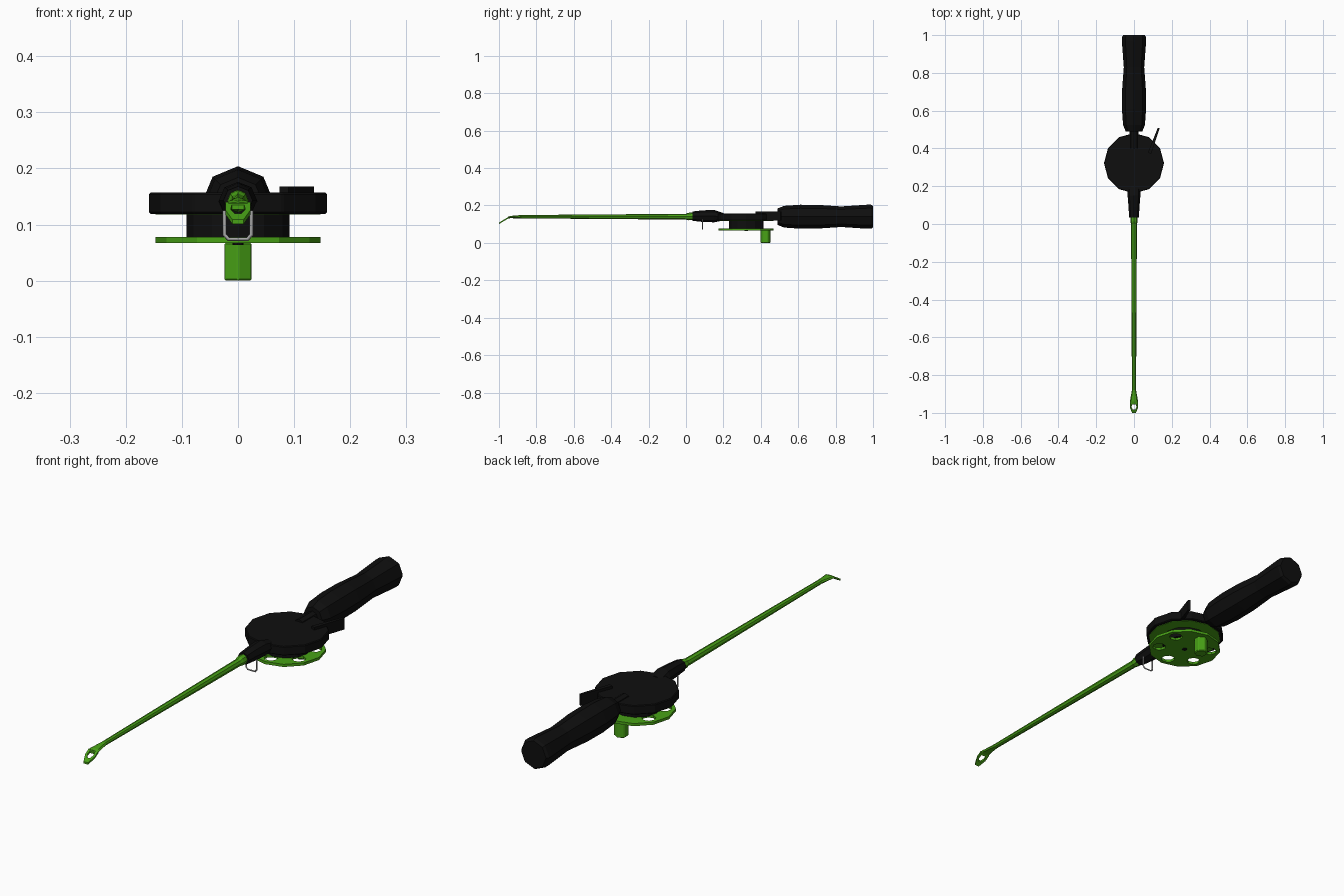
import bpy, bmesh, math
from mathutils import Vector

if "Cube" in bpy.data.objects:
    bpy.data.objects.remove(bpy.data.objects["Cube"])


def material(name, rgb):
    m = bpy.data.materials.new(name)
    m.diffuse_color = (*rgb, 1)
    m.use_nodes = True
    m.node_tree.nodes["Principled BSDF"].inputs["Base Color"].default_value = m.diffuse_color
    return m


BLACK = material("matte_black", (0.0045, 0.0045, 0.0045))
GREEN = material("leaf_green", (0.065, 0.36, 0.008))
STEEL = material("steel_grey", (0.4, 0.4, 0.4))
CY = 0.322  # reel axis


def finish(bm, name, mat):
    bmesh.ops.recalc_face_normals(bm, faces=bm.faces)
    me = bpy.data.meshes.new(name)
    bm.to_mesh(me)
    bm.free()
    me.materials.append(mat)
    ob = bpy.data.objects.new(name, me)
    bpy.context.collection.objects.link(ob)
    return ob


def loft(name, sections, mat, n=8):
    """Skin n-sided rings along y; each section is (y, z centre, half width, half height)."""
    bm = bmesh.new()
    rings = []
    for y, z, rx, rz in sections:
        rings.append([bm.verts.new((rx * math.sin(2 * math.pi * i / n), y,
                                    z + rz * math.cos(2 * math.pi * i / n))) for i in range(n)])
    for a, b in zip(rings, rings[1:]):
        for i in range(n):
            j = (i + 1) % n
            bm.faces.new((a[i], a[j], b[j], b[i]))
    bm.faces.new(rings[0])
    bm.faces.new(rings[-1])
    return finish(bm, name, mat)


def add_prism(bm, x, y, z0, z1, r, n, phase=0.0):
    pts = [(x + r * math.cos(phase + 2 * math.pi * i / n),
            y + r * math.sin(phase + 2 * math.pi * i / n)) for i in range(n)]
    lo = [bm.verts.new((*p, z0)) for p in pts]
    hi = [bm.verts.new((*p, z1)) for p in pts]
    bm.faces.new(lo[::-1])
    bm.faces.new(hi)
    for i in range(n):
        j = (i + 1) % n
        bm.faces.new((lo[i], lo[j], hi[j], hi[i]))


def prism(name, x, y, z0, z1, r, n, mat, phase=0.0):
    bm = bmesh.new()
    add_prism(bm, x, y, z0, z1, r, n, phase)
    return finish(bm, name, mat)


def bevel(ob, width):
    m = ob.modifiers.new("bevel", 'BEVEL')
    m.width, m.segments, m.limit_method = width, 1, 'ANGLE'


# Handle and the neck joining it to the reel
loft("handle", [(0.49, 0.14, 0.044, 0.044), (0.525, 0.14, 0.058, 0.058), (0.61, 0.14, 0.064, 0.064),
                (0.71, 0.14, 0.063, 0.063), (0.83, 0.14, 0.054, 0.055), (0.965, 0.14, 0.064, 0.064),
                (0.99, 0.14, 0.064, 0.064), (1.0, 0.14, 0.057, 0.057)], BLACK)
loft("neck", [(0.40, 0.143, 0.023, 0.024), (0.51, 0.143, 0.023, 0.024)], BLACK)

# Reel housing and spool
bevel(prism("reel_housing", 0, CY, 0.119, 0.157, 0.159, 12, BLACK), 0.003)
prism("spool_upper_flange", 0, CY, 0.1175, 0.125, 0.147, 12, GREEN)
prism("spool_core", 0, CY, 0.077, 0.12, 0.092, 12, BLACK)
flange = prism("spool_lower_flange", 0, CY, 0.067, 0.078, 0.147, 12, GREEN)

# Five holes through the lower flange; the crank knob takes the sixth place
bm = bmesh.new()
for k in range(1, 6):
    a = math.radians(90 + 60 * k)
    add_prism(bm, 0.105 * math.cos(a), CY + 0.105 * math.sin(a), 0.05, 0.09, 0.027, 8, a + math.pi / 8)
cutter = finish(bm, "hole_cutter", GREEN)
cutter.hide_render = True
mod = flange.modifiers.new("holes", 'BOOLEAN')
mod.object, mod.operation, mod.solver = cutter, 'DIFFERENCE', 'EXACT'
bpy.context.view_layer.objects.active = flange
bpy.ops.object.modifier_apply(modifier=mod.name)
bpy.data.objects.remove(cutter)
bevel(prism("crank_knob", 0, 0.425, 0.0, 0.068, 0.028, 6, GREEN, math.pi / 6), 0.003)
prism("spool_screw", 0, CY, 0.064, 0.068, 0.01, 8, BLACK)

# Release lever, a thin slanted plate beside the housing
bm = bmesh.new()
a, b = Vector((0.082, 0.375)), Vector((0.131, 0.508))
side = Vector((b.y - a.y, a.x - b.x)).normalized()
outline = [a - side * 0.009, a + side * 0.009, b + side * 0.005, b - side * 0.005]
face = bm.faces.new([bm.verts.new((p.x, p.y, 0.121)) for p in outline])
ext = bmesh.ops.extrude_face_region(bm, geom=[face])
bmesh.ops.translate(bm, vec=(0, 0, 0.047),
                    verts=[v for v in ext["geom"] if isinstance(v, bmesh.types.BMVert)])
finish(bm, "release_lever", BLACK)

# Rod socket in front of the reel
loft("rod_socket", [(0.035, 0.143, 0.026, 0.025), (0.09, 0.143, 0.029, 0.031),
                    (0.15, 0.143, 0.034, 0.033), (0.20, 0.14, 0.035, 0.02)], BLACK)

# Line guide, a wire loop under the socket
cu = bpy.data.curves.new("line_guide", 'CURVE')
cu.dimensions, cu.bevel_depth, cu.bevel_resolution = '3D', 0.0035, 0
sp = cu.splines.new('POLY')
path = [(-0.024, 0.125), (-0.024, 0.082), (-0.017, 0.074), (0.017, 0.074), (0.024, 0.082), (0.024, 0.125)]
sp.points.add(len(path) - 1)
for p, (x, z) in zip(sp.points, path):
    p.co = (x, 0.088, z, 1)
cu.materials.append(STEEL)
bpy.context.collection.objects.link(bpy.data.objects.new("line_guide", cu))

# Rod with a collar at its root, flattening out toward the tip
loft("rod", [(-0.952, 0.135, 0.022, 0.005), (-0.94, 0.138, 0.022, 0.006), (-0.88, 0.14, 0.011, 0.009),
             (0.0, 0.14, 0.0155, 0.0155), (0.012, 0.141, 0.019, 0.02), (0.06, 0.143, 0.019, 0.02)], GREEN)

# Tip eye, a bent flat plate with a hole
outer = [(0.022, -0.948), (0.022, -0.972), (0.010, -1.0)]
inner = [(0.011, -0.956), (0.013, -0.970), (0.006, -0.982)]
bm = bmesh.new()
rings = []
for half in (outer, inner):
    loop = half + [(-x, y) for x, y in reversed(half)]
    rings.append([[bm.verts.new((x, y, 0.136 + 0.6 * (y + 0.948) + dz)) for x, y in loop]
                  for dz in (0.004, -0.004)])
(ot, ob_), (it, ib) = rings
for i in range(6):
    j = (i + 1) % 6
    for p, q in ((ot, it), (ob_, ib), (ot, ob_), (it, ib)):
        bm.faces.new((p[i], p[j], q[j], q[i]))
finish(bm, "tip_eye", GREEN)
